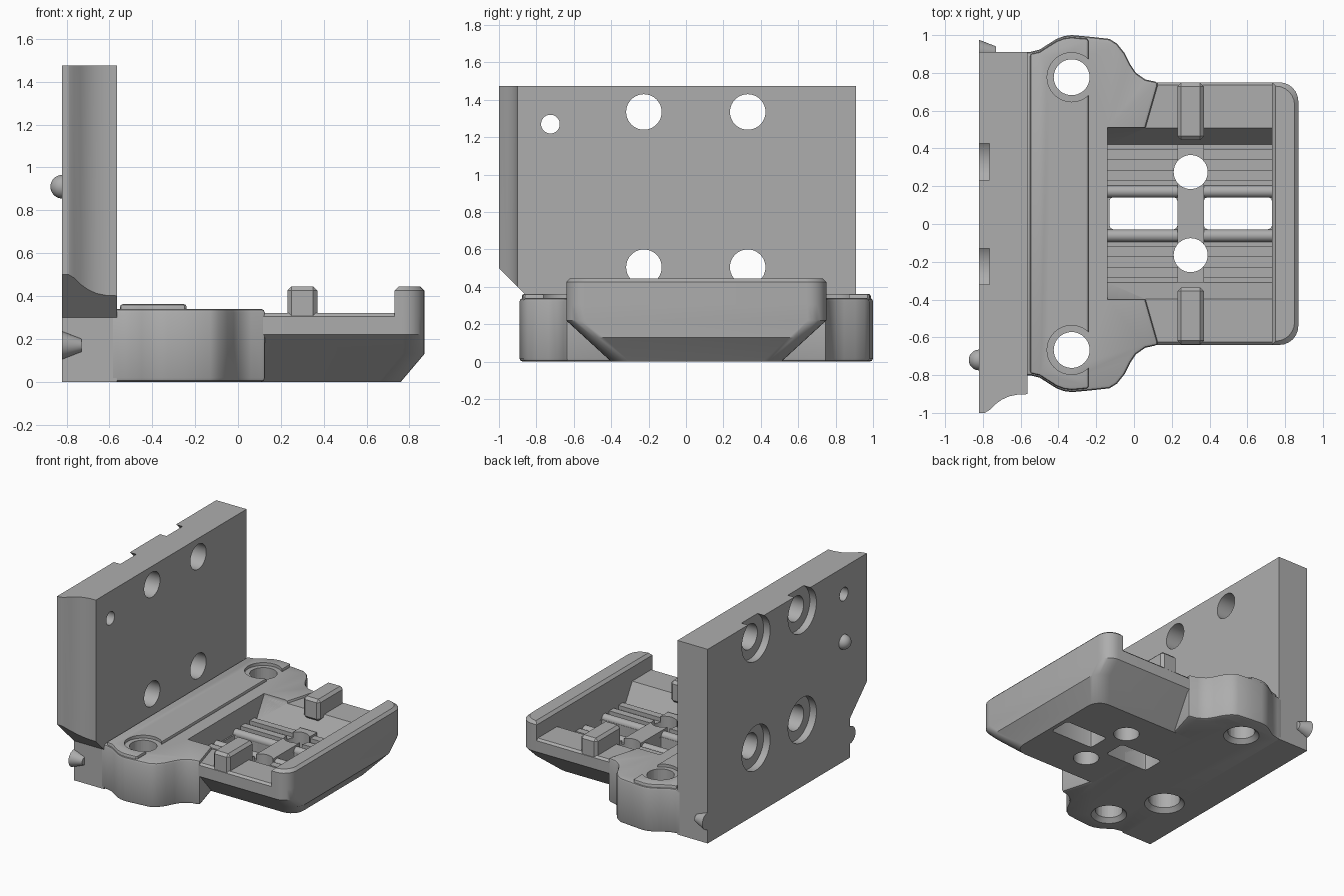
import bpy, bmesh, math
from mathutils import Matrix

old = bpy.data.objects.get("Cube")
if old:
    bpy.data.objects.remove(old, do_unlink=True)

MID = 0.055          # symmetry line of the base along y
grey = bpy.data.materials.new("plain grey")
grey.use_nodes = True
grey.diffuse_color = (0.42, 0.42, 0.42, 1)
grey.node_tree.nodes["Principled BSDF"].inputs["Base Color"].default_value = (0.42, 0.42, 0.42, 1)
parts = []


def finish(name, bm, part=True):
    bmesh.ops.recalc_face_normals(bm, faces=bm.faces)
    mesh = bpy.data.meshes.new(name)
    bm.to_mesh(mesh)
    bm.free()
    ob = bpy.data.objects.new(name, mesh)
    bpy.context.collection.objects.link(ob)
    mesh.materials.append(grey)
    if part:
        parts.append(ob)
    return ob


def loft(name, rings, part=True):
    """Skin closed rings of equal length and cap both ends."""
    bm = bmesh.new()
    rows = [[bm.verts.new(p) for p in ring] for ring in rings]
    for a, b in zip(rows, rows[1:]):
        for i in range(len(a)):
            j = (i + 1) % len(a)
            bm.faces.new((a[i], a[j], b[j], b[i]))
    bm.faces.new(rows[0])
    bm.faces.new(rows[-1])
    return finish(name, bm, part)


def prism(name, pts, lo, hi, axis="z", part=True):
    place = (lambda a, b, h: (a, b, h)) if axis == "z" else (lambda a, b, h: (h, a, b))
    return loft(name, [[place(a, b, h) for a, b in pts] for h in (lo, hi)], part)


def box(name, x, y, z, part=True):
    return prism(name, [(x[0], y[0]), (x[1], y[0]), (x[1], y[1]), (x[0], y[1])], z[0], z[1], "z", part)


def rod(name, centre, r1, r2, length, axis="z", part=True):
    bm = bmesh.new()
    turn = Matrix.Rotation(math.pi / 2, 4, "Y") if axis == "x" else Matrix()
    bmesh.ops.create_cone(bm, cap_ends=True, segments=40, radius1=r1, radius2=r2,
                          depth=length, matrix=Matrix.Translation(centre) @ turn)
    return finish(name, bm, part)


def apply(ob, kind, **settings):
    mod = ob.modifiers.new(kind, kind)
    for key, value in settings.items():
        setattr(mod, key, value)
    bpy.context.view_layer.objects.active = ob
    bpy.ops.object.modifier_apply(modifier=mod.name)


def bevel(ob, width, segments=2):
    apply(ob, "BEVEL", width=width, segments=segments, limit_method="ANGLE", angle_limit=math.radians(50))


def cut(targets, cutter):
    for ob in targets:
        apply(ob, "BOOLEAN", object=cutter, operation="DIFFERENCE", solver="EXACT")
    bpy.data.objects.remove(cutter, do_unlink=True)


def mirrored(half):
    return [(x, MID + v) for x, v in half] + [(x, MID - v) for x, v in reversed(half)]


def tray_ring(z, half, xmax, xmin, r=0.1):
    corner = [(xmax - r + r * math.sin(t * math.pi / 12), half - r + r * math.cos(t * math.pi / 12))
              for t in range(7)]
    return [(x, y, z) for x, y in mirrored([(xmin, half)] + corner)]


# Upright wall with an undercut front end
wall = prism("upright_wall", [(-1, 1.475), (-1, 0.5), (-0.8, 0.3), (-0.8, 0), (0.91, 0), (0.91, 1.475)],
             -0.82, -0.565, "x")
cut([wall], prism("cove", [(-0.79, -1.1), (-0.79, -1), (-0.765, -0.985), (-0.735, -0.955), (-0.7, -0.93),
                           (-0.66, -0.912), (-0.61, -0.902), (-0.5, -0.9), (-0.5, -1.1)],
                  0.2, 1.6, "z", False))
for y in (-0.225, 0.33):
    for z in (0.505, 1.335):
        cut([wall], rod("bolt_hole", (-0.7, y, z), 0.095, 0.095, 0.6, "x", False))
        cut([wall], rod("counterbore", (-0.865, y, z), 0.17, 0.17, 0.2, "x", False))
cut([wall], rod("pin_hole", (-0.7, -0.725, 1.27), 0.05, 0.05, 0.6, "x", False))

# Locating ball on the wall's outer face and flared nubs at its foot
bm = bmesh.new()
bmesh.ops.create_uvsphere(bm, u_segments=28, v_segments=16, radius=0.055,
                          matrix=Matrix.Translation((-0.82, -0.72, 0.91)))
finish("locating_ball", bm)
for side, y in (("front", -0.8), ("back", 0.91)):
    rod(side + "_nub", (-0.775, y, 0.17), 0.065, 0.03, 0.09, "x")

# Base body with bulges round the bolt holes
lobe = [(-0.6, 0.855), (-0.55, 0.856), (-0.5, 0.868), (-0.45, 0.9), (-0.41, 0.925), (-0.37, 0.94),
        (-0.33, 0.945), (-0.25, 0.938)]
sweep = [(-0.13, 0.925), (-0.09, 0.9), (-0.05, 0.85), (-0.02, 0.79), (0.01, 0.745), (0.06, 0.71),
         (0.13, 0.695)]
body = prism("base_body", mirrored(lobe + sweep + [(0.06, 0.45)]), 0, 0.34)
bevel(body, 0.018)

# Raised pad beside the wall
pad = prism("raised_pad", mirrored([(-0.55, 0.845)] + [(x, v - 0.012) for x, v in lobe[2:]] + [(-0.24, 0.915)]),
            0.3, 0.362)
bevel(pad, 0.012)

# Tray with sloping underside
tray = loft("tray", [tray_ring(0, 0.455, 0.76, -0.1), tray_ring(0.13, 0.597, 0.87, -0.1),
                     tray_ring(0.22, 0.695, 0.87, -0.1), tray_ring(0.305, 0.695, 0.87, -0.1),
                     tray_ring(0.32, 0.68, 0.855, -0.1)])

# Tray end rim and stop blocks
loft("end_rim", [tray_ring(0.29, 0.695, 0.87, 0.73), tray_ring(0.425, 0.695, 0.87, 0.73),
                 tray_ring(0.445, 0.675, 0.85, 0.75)])
for side, s in (("left", 1), ("right", -1)):
    ends = sorted((MID + s * 0.39, MID + s * 0.693))
    block = box(side + "_stop_block", (0.23, 0.37), ends, (0.28, 0.445))
    bevel(block, 0.02, 1)

# Pocket with sloped sides
pocket = [(MID - 0.46, 0.4), (MID - 0.455, 0.325), (MID - 0.365, 0.17),
          (MID + 0.365, 0.17), (MID + 0.455, 0.325), (MID + 0.46, 0.4)]
cut([body, tray], prism("pocket", pocket, -0.14, 0.73, "x", False))

# Floor ribs, rounded lips along the windows, and the crossbar
for s in (1, -1):
    for v in (0.175, 0.285):
        ends = sorted((MID + s * v, MID + s * (v + 0.055)))
        box("floor_rib", (-0.14, 0.73), ends, (0.14, 0.2))
    rod("window_lip", (0.295, MID + s * 0.117, 0.17), 0.032, 0.032, 0.87, "x")
crossbar = box("crossbar", (0.23, 0.37), (MID - 0.365, MID + 0.365), (0.1, 0.215))

# Windows and round holes through the tray floor
for x in ((-0.13, 0.23), (0.37, 0.73)):
    window = box("window", x, (MID - 0.083, MID + 0.087), (-0.1, 0.5), False)
    bevel(window, 0.02)
    cut([body, tray], window)
floor_parts = [body, tray, crossbar] + [p for p in parts if p.name.startswith(("floor_rib", "window_lip"))]
for s in (1, -1):
    cut(floor_parts, rod("tray_hole", (0.3, MID + s * 0.22, 0.2), 0.09, 0.09, 0.6, "z", False))

# Bolt holes in the base with a recess in the pad and a chamfer below
for s in (1, -1):
    x, y = -0.33, MID + s * 0.722
    cut([body], rod("base_hole", (x, y, 0.2), 0.095, 0.095, 0.6, "z", False))
    cut([pad], rod("pad_recess", (x, y, 0.3), 0.13, 0.13, 0.4, "z", False))
    cut([body], rod("base_chamfer", (x, y, 0.01), 0.14, 0.09, 0.05, "z", False))

# Blind socket under the base
cut([body, wall], rod("socket", (-0.53, -0.3, 0.05), 0.11, 0.11, 0.3, "z", False))
cut([body, wall], rod("socket_chamfer", (-0.53, -0.3, 0.01), 0.16, 0.1, 0.06, "z", False))

# Smooth curved faces, keep hard edges
bpy.ops.object.select_all(action="DESELECT")
for ob in parts:
    ob.select_set(True)
bpy.context.view_layer.objects.active = parts[0]
bpy.ops.object.shade_smooth_by_angle(angle=math.radians(30))
